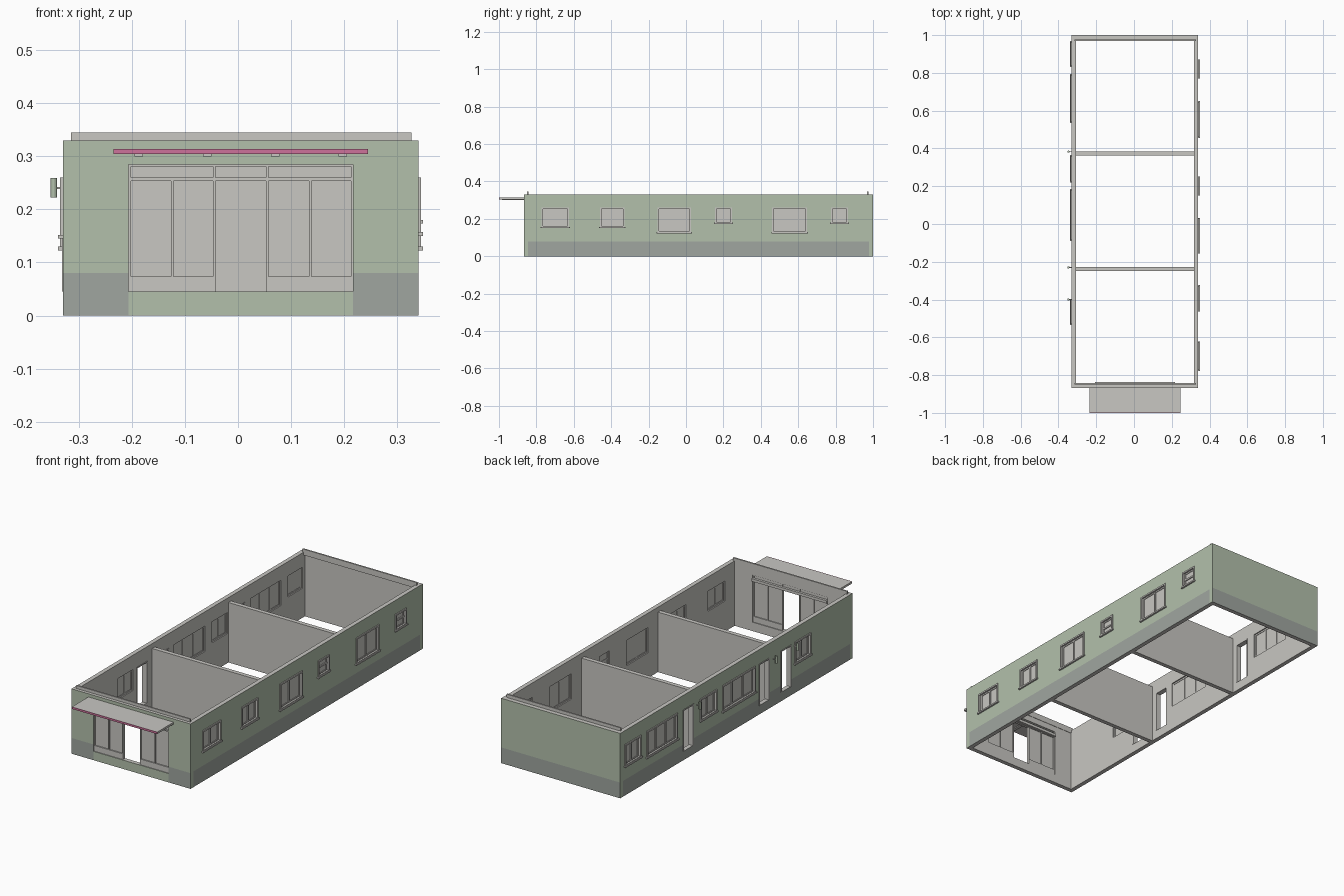
import bpy, bmesh
from mathutils import Vector

cube = bpy.data.objects.get("Cube")
if cube:
    bpy.data.objects.remove(cube, do_unlink=True)


def material(name, rgb):
    m = bpy.data.materials.new(name)
    m.use_nodes = True
    m.diffuse_color = (*rgb, 1)
    m.node_tree.nodes["Principled BSDF"].inputs["Base Color"].default_value = (*rgb, 1)
    return m


GREY = material("warm grey", (0.58, 0.57, 0.54))
GREEN = material("sage green", (0.45, 0.53, 0.41))
STONE = material("plinth grey", (0.35, 0.38, 0.35))
PINK = material("pink trim", (0.61, 0.17, 0.33))
MATS = [GREY, GREEN, STONE, PINK]

LEFT, RIGHT, FRONT, BACK = -0.33, 0.34, -0.867, 1.0
THICK, TOP, PLINTH = 0.022, 0.33, 0.08
DOOR_L, DOOR_R, SILL, HEAD = -0.206, 0.217, 0.045, 0.285


def add_box(bm, x, y, z):
    """Box from three (low, high) ranges."""
    lo, hi = Vector((x[0], y[0], z[0])), Vector((x[1], y[1], z[1]))
    verts = bmesh.ops.create_cube(bm, size=1)["verts"]
    for v in verts:
        v.co = (lo + hi) / 2 + Vector(a * b for a, b in zip(v.co, hi - lo))


def make(name, boxes, mats=(GREY,)):
    bm = bmesh.new()
    for b in boxes:
        add_box(bm, *b)
    me = bpy.data.meshes.new(name)
    bm.to_mesh(me)
    bm.free()
    ob = bpy.data.objects.new(name, me)
    bpy.context.collection.objects.link(ob)
    for m in mats:
        me.materials.append(m)
    return ob


def make_wall(name, box, holes, axis, side, cuts=()):
    """Wall with openings; its outer face is green over a stone plinth."""
    ob = make(name, [box], MATS)
    if holes:
        cutter = make(name + "_cutter", holes)
        cutter.hide_render = True
        mod = ob.modifiers.new("openings", "BOOLEAN")
        mod.operation, mod.solver, mod.object = "DIFFERENCE", "EXACT", cutter
        dg = bpy.context.evaluated_depsgraph_get()
        me = bpy.data.meshes.new_from_object(ob.evaluated_get(dg))
        ob.modifiers.clear()
        ob.data = me
        bpy.data.objects.remove(cutter, do_unlink=True)
        me.materials.clear()
        for m in MATS:
            me.materials.append(m)
    bm = bmesh.new()
    bm.from_mesh(ob.data)
    planes = [((0, 0, PLINTH), (0, 0, 1))] + [((c, 0, 0), (1, 0, 0)) for c in cuts]
    for co, no in planes:
        bmesh.ops.bisect_plane(bm, geom=bm.verts[:] + bm.edges[:] + bm.faces[:],
                               plane_co=co, plane_no=no)
    bm.normal_update()
    outer = box[axis][1] if side > 0 else box[axis][0]
    for f in bm.faces:
        c = f.calc_center_median()
        f.material_index = 0
        if f.normal[axis] * side > 0.9 and abs(c[axis] - outer) < 0.001:
            step = cuts and cuts[0] < c.x < cuts[1]
            f.material_index = 2 if c.z < PLINTH and not step else 1
        elif axis == 1 and abs(f.normal.x) > 0.9 and not DOOR_L - 0.01 < c.x < DOOR_R + 0.01:
            f.material_index = 1
    bm.to_mesh(ob.data)
    bm.free()


def frame(x, y, z, w, axis):
    """Four bars around a rectangle; axis is the horizontal span direction."""
    h = (x, y)[axis]
    bars = []
    for span in ((h[0], h[0] + w), (h[1] - w, h[1])):
        bars.append((span, y, z) if axis == 0 else (x, span, z))
    for zz in ((z[0], z[0] + w), (z[1] - w, z[1])):
        bars.append((x, y, zz))
    return bars


# Openings along each long wall: y range, bottom, top, kind
right_openings = [
    ((-0.768, -0.63), 0.155, 0.257, "pair"), ((-0.455, -0.332), 0.155, 0.257, "pair"),
    ((-0.148, 0.024), 0.128, 0.257, "pair"), ((0.16, 0.242), 0.178, 0.257, "small"),
    ((0.465, 0.642), 0.128, 0.257, "pair"), ((0.78, 0.862), 0.178, 0.257, "small")]
left_openings = [
    ((0.84, 0.96), 0.15, 0.257, "pair"), ((0.545, 0.785), 0.128, 0.257, "triple"),
    ((0.41, 0.495), SILL, 0.257, "door"), ((0.23, 0.355), 0.15, 0.257, "pair"),
    ((-0.08, 0.175), 0.128, 0.257, "triple"), ((-0.2, -0.115), SILL, 0.257, "door"),
    ((-0.375, -0.29), SILL, 0.257, "door"), ((-0.525, -0.405), 0.15, 0.257, "pair")]

# Long walls with their windows and doors
for label, outer, side, openings in (("left", RIGHT, 1, right_openings),
                                     ("right", LEFT, -1, left_openings)):
    def depth(a, b):
        return tuple(sorted((outer + side * a, outer + side * b)))

    make_wall(label + "_wall", (depth(-THICK, 0), (FRONT + THICK, BACK - THICK), (0, TOP)),
              [(depth(-0.05, 0.03), y, (z0, z1)) for y, z0, z1, k in openings], 0, side)
    for i, (y, z0, z1, kind) in enumerate(openings, 1):
        if kind == "door":
            for a, b in ((-THICK - 0.002, 0.002),):
                make(f"{label}_door_frame_{i}",
                     [(depth(a, b), (y[0], y[0] + 0.006), (z0, z1)),
                      (depth(a, b), (y[1] - 0.006, y[1]), (z0, z1)),
                      (depth(a, b), y, (z1 - 0.006, z1))])
            continue
        # Outer casing, projecting sill, sash bars and pane
        parts = frame(depth(-0.004, 0.005), (y[0] - 0.004, y[1] + 0.004),
                      (z0 - 0.002, z1 + 0.003), 0.008, 1)
        parts.append((depth(-0.004, 0.009), (y[0] - 0.009, y[1] + 0.009), (z0 - 0.005, z0 + 0.002)))
        parts += frame(depth(-0.016, -0.008), y, (z0, z1), 0.008, 1)
        if kind == "small":
            mid = (z0 + z1) / 2
            parts.append((depth(-0.016, -0.006), y, (mid - 0.004, mid + 0.004)))
        else:
            n = 3 if kind == "triple" else 2
            for k in range(1, n):
                c = y[0] + (y[1] - y[0]) * k / n
                parts.append((depth(-0.016, -0.006), (c - 0.004, c + 0.004), (z0, z1)))
        make(f"{label}_window_frame_{i}", parts)
        make(f"{label}_window_pane_{i}", [(depth(-0.014, -0.011), y, (z0, z1))])

# End walls
make_wall("front_wall", ((LEFT, RIGHT), (FRONT, FRONT + THICK), (0, TOP)),
          [((DOOR_L, DOOR_R), (FRONT - 0.05, FRONT + 0.05), (SILL, HEAD))],
          1, -1, (DOOR_L, DOOR_R))
make_wall("back_wall", ((LEFT, RIGHT), (BACK - THICK, BACK), (0, TOP)), [], 1, 1)

# Thin upstands on the end walls
for label, y in (("front", FRONT + 0.016), ("back", BACK - 0.032)):
    make(label + "_upstand", [((-0.315, 0.327), (y, y + 0.008), (0.315, 0.345))])

# Cross partitions
for label, y in (("front", -0.25), ("rear", 0.363)):
    make(label + "_partition", [((LEFT + THICK, RIGHT - THICK), (y, y + 0.022), (0, 0.305))])

# Glazed entrance: transom lights, fixed side lights, open doorway
fy = (FRONT + 0.004, FRONT + 0.018)
bars = frame((DOOR_L, DOOR_R), fy, (SILL, HEAD), 0.004, 0)[:2]
bars += [((DOOR_L, DOOR_R), fy, (0.281, HEAD)), ((DOOR_L, DOOR_R), fy, (0.254, 0.26))]
for x in (-0.124, -0.045, 0.055, 0.136):
    bars.append(((x - 0.0025, x + 0.0025), fy, (SILL, 0.256)))
for x in (-0.045, 0.055):
    bars.append(((x - 0.0025, x + 0.0025), fy, (0.256, HEAD)))
for span in ((DOOR_L, -0.045), (0.055, DOOR_R)):
    bars.append((span, fy, (SILL, 0.074)))
make("entrance_frame", bars)
gy = (FRONT + 0.010, FRONT + 0.013)
make("entrance_panes", [((DOOR_L, DOOR_R), gy, (0.258, 0.283)),
                        ((DOOR_L, -0.045), gy, (0.07, 0.256)),
                        ((0.055, DOOR_R), gy, (0.07, 0.256))])
make("entrance_inner_rail", [((DOOR_L, DOOR_R), (FRONT + 0.018, FRONT + 0.030), (0.256, 0.27))])

# Entrance canopy with pink front edge and small brackets
make("canopy", [((-0.235, 0.245), (-0.998, FRONT), (0.304, 0.314))])
make("canopy_edge", [((-0.235, 0.245), (-1.0, -0.998), (0.304, 0.314))], (PINK,))
make("canopy_brackets", [((x - 0.008, x + 0.008), (-0.985, FRONT), (0.3, 0.304))
                         for x in (-0.187, -0.058, 0.07, 0.197)])

# Wall lamps beside the side doors
for i, y in enumerate((0.383, -0.23, -0.4), 1):
    make(f"lamp_arm_{i}", [((-0.347, LEFT), (y - 0.002, y + 0.002), (0.238, 0.242))])
    bpy.ops.mesh.primitive_cylinder_add(vertices=12, radius=0.006, depth=0.037,
                                        location=(-0.347, y, 0.241))
    lamp = bpy.context.object
    lamp.name = f"lamp_{i}"
    lamp.data.materials.append(GREEN)
    bpy.ops.object.shade_smooth_by_angle()
